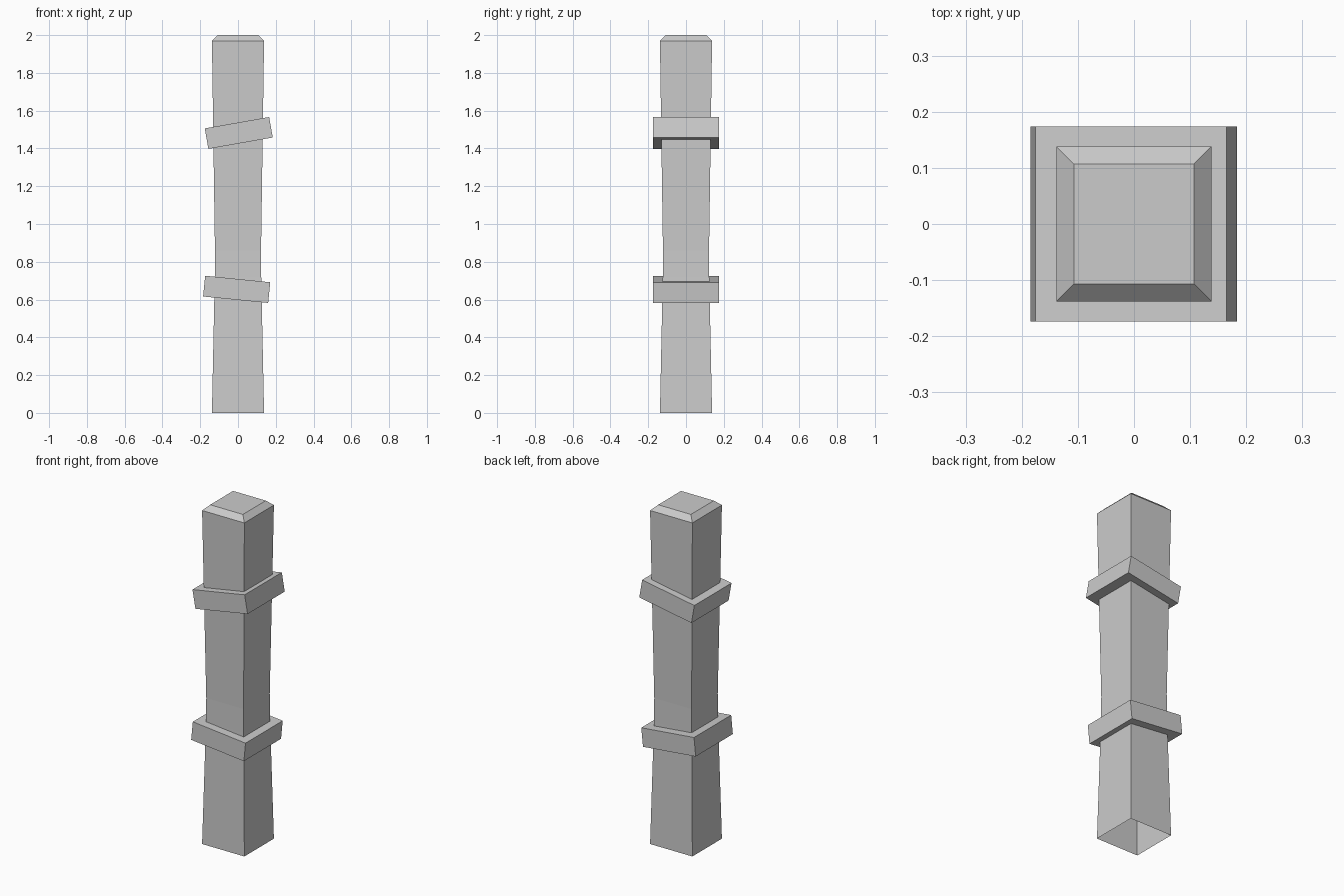
import bpy, bmesh
from math import radians
from mathutils import Matrix

if "Cube" in bpy.data.objects:
    bpy.data.objects.remove(bpy.data.objects["Cube"])


def add_object(name, bm):
    mesh = bpy.data.meshes.new(name)
    bmesh.ops.recalc_face_normals(bm, faces=bm.faces)
    bm.to_mesh(mesh)
    bm.free()
    obj = bpy.data.objects.new(name, mesh)
    bpy.context.collection.objects.link(obj)
    return obj


# Square post: (height, half width) rings, slim waist, chamfered top, open base
bm = bmesh.new()
rings = []
for z, r in [(0, 0.138), (0.72, 0.123), (0.86, 0.122), (1.48, 0.131),
             (1.97, 0.138), (2.0, 0.107)]:
    rings.append([bm.verts.new((sx * r, sy * r, z))
                  for sx, sy in ((-1, -1), (1, -1), (1, 1), (-1, 1))])
for low, high in zip(rings, rings[1:]):
    for i in range(4):
        j = (i + 1) % 4
        bm.faces.new((low[i], low[j], high[j], high[i]))
bm.faces.new(rings[-1])
add_object("post", bm)

# Tilted bands around the post
for name, x, z, tilt in [("lower_band", -0.007, 0.654, 5.7),
                         ("upper_band", 0.004, 1.482, -10)]:
    bm = bmesh.new()
    bmesh.ops.create_cube(bm, size=1, matrix=Matrix.Diagonal((0.346, 0.347, 0.11, 1)))
    band = add_object(name, bm)
    band.location = (x, 0, z)
    band.rotation_euler = (0, radians(tilt), 0)
